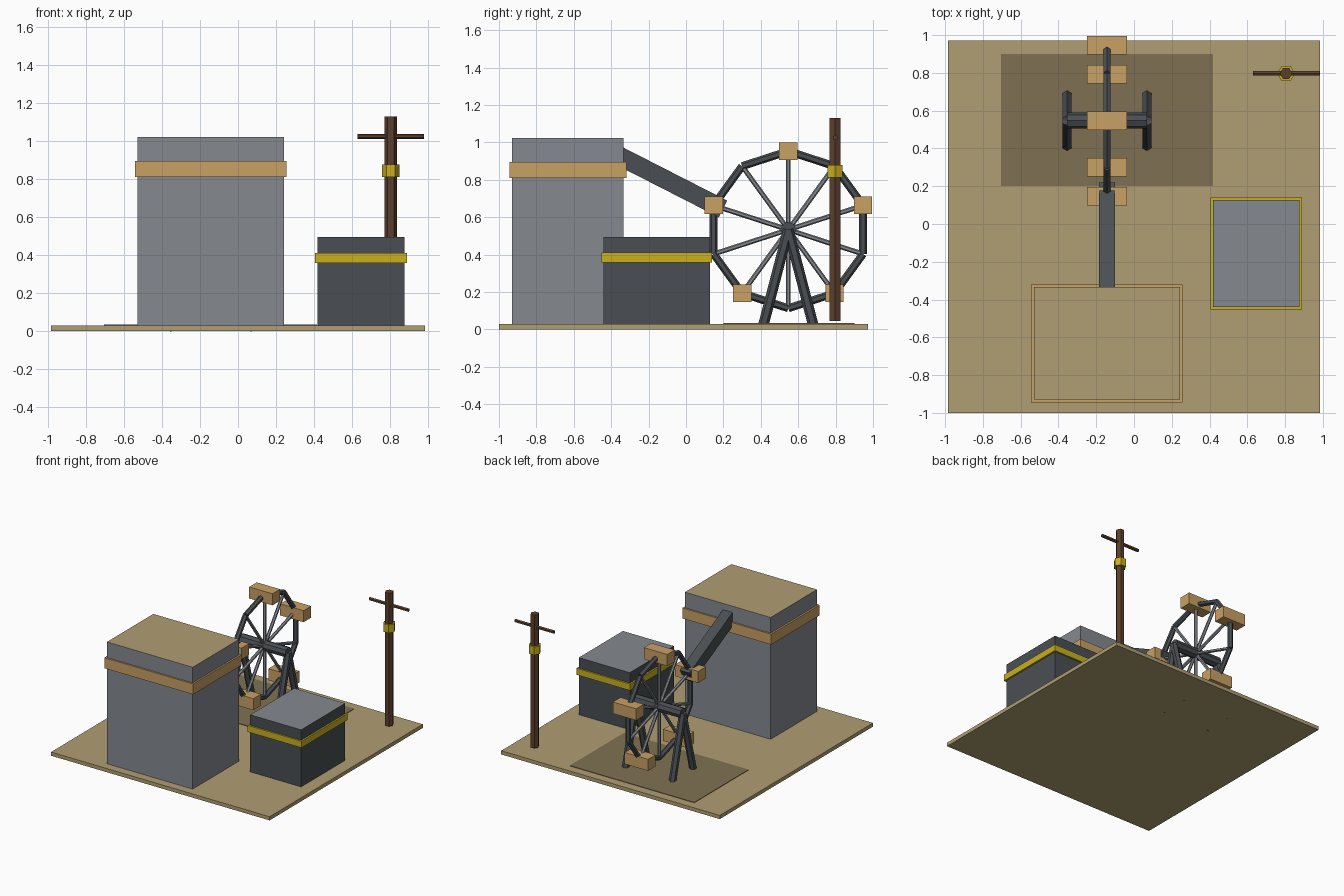
import bpy
import math
from mathutils import Vector

old = bpy.data.objects.get("Cube")
if old:
    bpy.data.objects.remove(old, do_unlink=True)


def material(name, *rgb):
    lin = [(c / 255 / 12.92) if c < 11 else ((c / 255 + 0.055) / 1.055) ** 2.4 for c in rgb]
    m = bpy.data.materials.new(name)
    m.use_nodes = True
    m.diffuse_color = (*lin, 1)
    m.node_tree.nodes["Principled BSDF"].inputs["Base Color"].default_value = (*lin, 1)
    return m


SAND = material("sand", 176, 159, 115)
DIRT = material("packed_dirt", 127, 113, 82)
GREY = material("grey_metal", 133, 137, 143)
DARK = material("dark_steel", 74, 79, 83)
TAN = material("tan_wood", 201, 161, 101)
YELLOW = material("yellow_paint", 200, 176, 32)
BROWN = material("brown_wood", 92, 64, 44)


def box(name, x, y, z, mat, top=None):
    """Box from (min, max) ranges; the upward face may have its own colour."""
    centre = [(a + b) / 2 for a, b in (x, y, z)]
    bpy.ops.mesh.primitive_cube_add(size=1, location=centre)
    ob = bpy.context.object
    ob.name = name
    ob.scale = [b - a for a, b in (x, y, z)]
    ob.data.materials.append(mat)
    if top:
        ob.data.materials.append(top)
        for f in ob.data.polygons:
            f.material_index = int(f.normal.z > 0.5)
    return ob


def rod(name, start, end, radius, mat, sides=6):
    """Faceted bar between two points."""
    a, b = Vector(start), Vector(end)
    bpy.ops.mesh.primitive_cylinder_add(vertices=sides, radius=radius, depth=(b - a).length,
                                        location=(a + b) / 2)
    ob = bpy.context.object
    ob.name = name
    ob.rotation_euler = (b - a).to_track_quat('Z', 'Y').to_euler()
    ob.data.materials.append(mat)
    return ob


# Ground slab and dirt patch under the wheel
box("ground_slab", (-.985, .985), (-1, .972), (0, .03), SAND)
box("dirt_patch", (-.705, .417), (.2, .9), (.028, .034), DIRT)

# Tall silo block and low bunker, each with a raised band
box("tall_block", (-.53, .243), (-.93, -.333), (.03, 1.022), GREY, SAND)
box("tall_block_band", (-.544, .256), (-.944, -.319), (.81, .895), TAN)
box("low_block", (.418, .877), (-.44, .127), (.03, .495), DARK, GREY)
box("low_block_band", (.405, .89), (-.453, .14), (.357, .41), YELLOW)

# Wheel: rim segments, spokes and buckets on every second joint
WX, WY, WZ, R = -.143, .547, .533, .42
hub = Vector((WX, WY, WZ))
joints = []
for i in range(10):
    a = math.radians(90 + 36 * i)
    joints.append(hub + R * Vector((0, math.cos(a), math.sin(a))))
for i, p in enumerate(joints):
    rod("rim_segment", p, joints[(i + 1) % 10], .021, DARK)
    rod("spoke", hub, p, .013, GREY)
    if i % 2 == 0:
        box("bucket", (p.x - .105, p.x + .105), (p.y - .049, p.y + .049),
            (p.z - .047, p.z + .047), TAN)

# Axle and A-frame legs
rod("axle", (WX - .213, WY, WZ), (WX + .213, WY, WZ), .042, DARK, 8)
for sx in (-.211, .211):
    for sy in (-.138, .138):
        rod("wheel_leg", (WX + sx, WY, WZ), (WX + sx, WY + sy, .005), .028, DARK)

# Sloping chute from the tall block down to the wheel
top, low = Vector((WX, -.36, .929)), Vector((WX, .198, .644))
slope = low - top
chute = box("chute", (WX - .043, WX + .043), (0, slope.length), (-.05, .05), DARK)
chute.location = (top + low) / 2
chute.rotation_euler.x = math.atan2(slope.z, slope.y)

# Utility pole with crossbar and collar (hexagon corners along x)
PX, PY = .805, .797
for name, z0, z1, r, mat in (("pole", .046, 1.13, .033, BROWN),
                             ("pole_collar", .812, .878, .047, YELLOW)):
    ob = rod(name, (PX, PY, z0), (PX, PY, z1), r, mat)
    ob.rotation_euler = (0, 0, math.radians(30))
rod("pole_crossbar", (PX - .176, PY, 1.025), (PX + .176, PY, 1.025), .014, BROWN)
